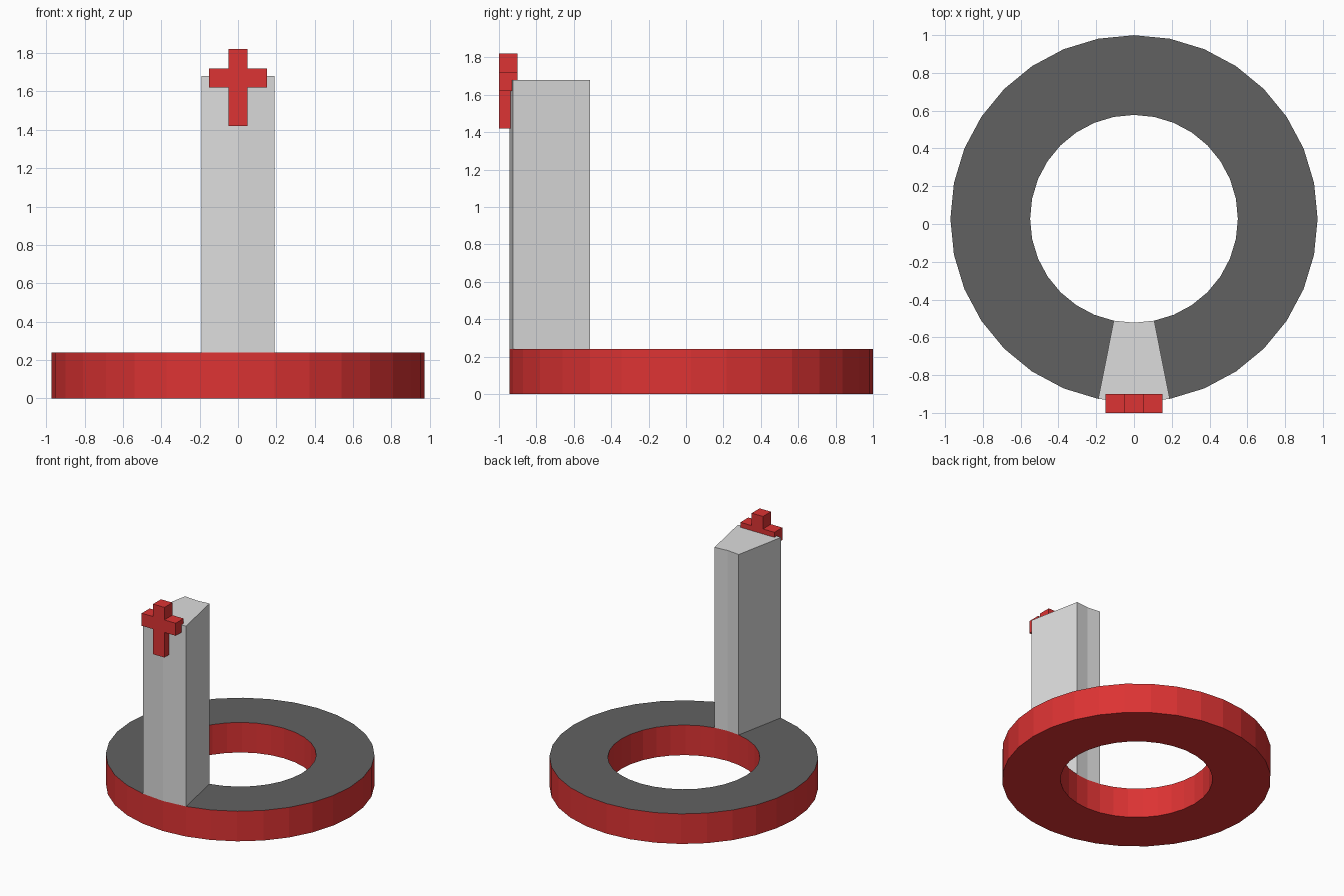
import bpy
import bmesh
from math import sin, cos, tau
from mathutils import Vector

cube = bpy.data.objects.get("Cube")
if cube:
    bpy.data.objects.remove(cube, do_unlink=True)

SIDES = 32
OUTER, INNER = 0.972, 0.55
CENTRE_Y = 0.0275
BASE_TOP, TOWER_TOP = 0.24, 1.68


def material(name, rgb):
    mat = bpy.data.materials.new(name)
    mat.use_nodes = True
    mat.diffuse_color = (*rgb, 1)
    mat.node_tree.nodes["Principled BSDF"].inputs["Base Color"].default_value = (*rgb, 1)
    return mat


red = material("red", (0.72, 0.033, 0.033))
dark_grey = material("dark grey", (0.12, 0.12, 0.12))
light_grey = material("light grey", (0.72, 0.72, 0.72))


def ring_point(radius, step, z):
    """Point on the ring, counted in sides from the front."""
    a = tau * step / SIDES
    return Vector((radius * sin(a), CENTRE_Y - radius * cos(a), z))


def extruded(name, faces, offset, mats):
    """Solid made by extruding a flat patch of faces."""
    bm = bmesh.new()
    for corners in faces:
        bm.faces.new([bm.verts.new(p) for p in corners])
    bmesh.ops.remove_doubles(bm, verts=bm.verts, dist=1e-4)
    moved = bmesh.ops.extrude_face_region(bm, geom=bm.faces[:], use_keep_orig=True)["geom"]
    bmesh.ops.translate(bm, vec=offset, verts=[v for v in moved if isinstance(v, bmesh.types.BMVert)])
    bmesh.ops.recalc_face_normals(bm, faces=bm.faces)
    if len(mats) > 1:  # second colour on upward faces
        for f in bm.faces:
            f.material_index = int(f.normal.z > 0.9)
    mesh = bpy.data.meshes.new(name)
    bm.to_mesh(mesh)
    bm.free()
    for m in mats:
        mesh.materials.append(m)
    obj = bpy.data.objects.new(name, mesh)
    bpy.context.collection.objects.link(obj)
    return obj


def ring_patch(first, last, z):
    return [[ring_point(INNER, i, z), ring_point(OUTER, i, z),
             ring_point(OUTER, i + 1, z), ring_point(INNER, i + 1, z)]
            for i in range(first, last)]


# Ring base: red sides and underside, grey deck
extruded("ring_base", ring_patch(0, SIDES, 0), (0, 0, BASE_TOP), [red, dark_grey])

# Wedge tower standing on the two front segments
extruded("tower", ring_patch(-1, 1, BASE_TOP), (0, 0, TOWER_TOP - BASE_TOP), [light_grey])

# Cross on the tower front: right half outline, then mirrored
half = [(0.05, 1.42), (0.05, 1.62), (0.15, 1.62), (0.15, 1.72), (0.05, 1.72), (0.05, 1.82)]
outline = half + [(-x, z) for x, z in reversed(half)]
extruded("cross", [[Vector((x, -1, z)) for x, z in outline]], (0, 0.1, 0), [red])
